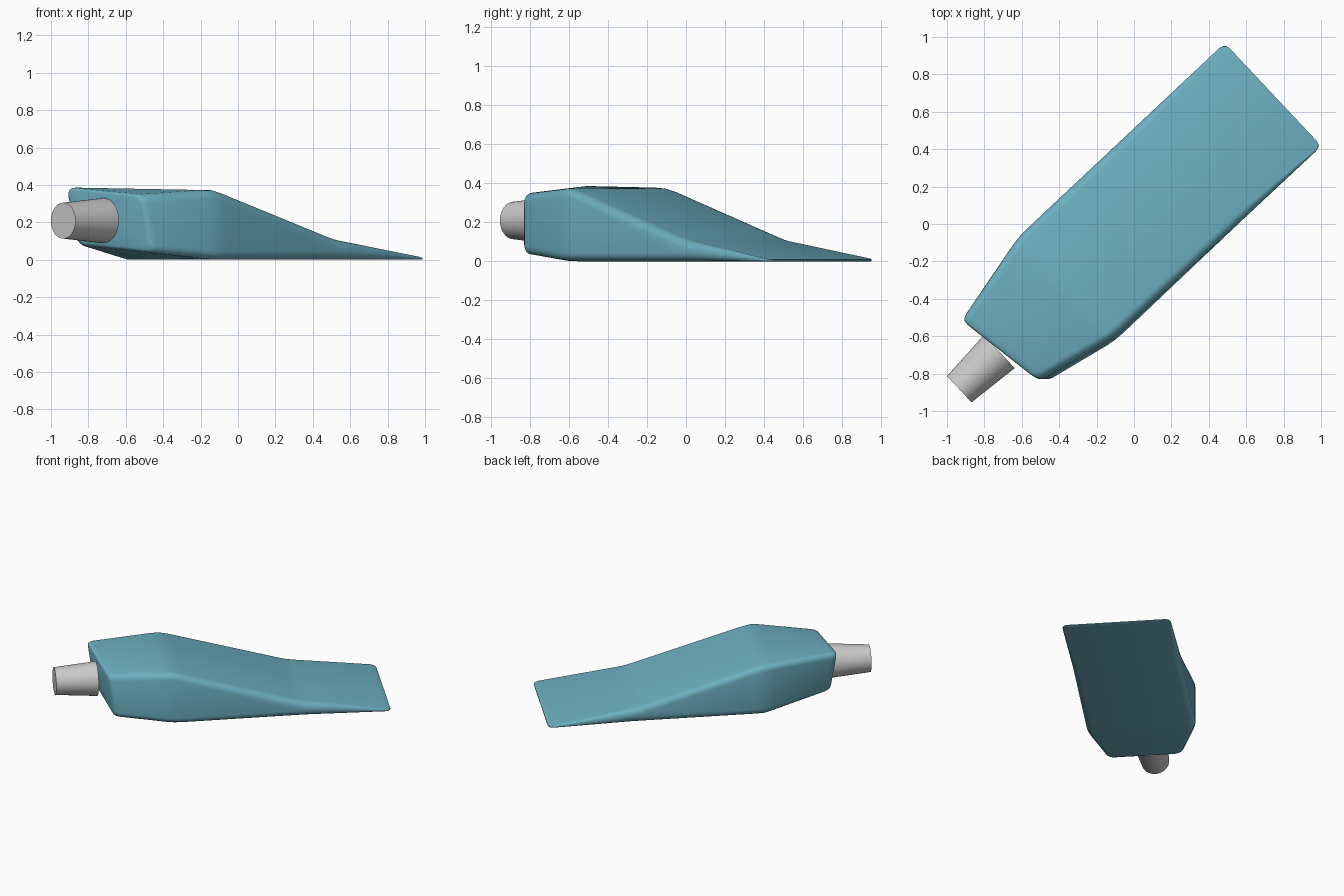
import bpy, bmesh
from math import cos, sin, pi, atan2, radians
from mathutils import Vector, Matrix

if "Cube" in bpy.data.objects:
    bpy.data.objects.remove(bpy.data.objects["Cube"])

ANGLE = atan2(0.685, 0.729)   # the model lies diagonally on the ground


def lerp_corners(a, b, t):
    return [p.lerp(q, t) for p, q in zip(a, b)]


def shrink(corners, k):
    c = sum(corners, Vector()) / 4
    return [c + (p - c) * k for p in corners]


def section(u, left, right, z0, z1):
    """Corners: bottom right, bottom left, top left, top right."""
    lean = 0.06 * (z1 - z0)
    return [Vector((u, -right, z0)), Vector((u, left, z0)),
            Vector((u, left, z1)), Vector((u, -right + lean, z1))]


def rounded_ring(corners, radius=0.045, steps=5):
    """Rounded rectangle mapped onto four corners."""
    br, bl, tl, tr = corners
    w, h = (bl - br).length, (tr - br).length
    r = min(radius, 0.45 * h)
    pts = []
    for i, (cx, cy) in enumerate([(r, r), (w - r, r), (w - r, h - r), (r, h - r)]):
        for k in range(steps):
            a = pi + i * pi / 2 + k * pi / 2 / (steps - 1)
            s, t = (cx + r * cos(a)) / w, (cy + r * sin(a)) / h
            pts.append(br.lerp(bl, s).lerp(tr.lerp(tl, s), t))
    return pts


def finish(name, bm, angle):
    bmesh.ops.recalc_face_normals(bm, faces=bm.faces)
    me = bpy.data.meshes.new(name)
    bm.to_mesh(me)
    bm.free()
    ob = bpy.data.objects.new(name, me)
    bpy.context.collection.objects.link(ob)
    ob.rotation_euler.z = ANGLE
    bpy.ops.object.select_all(action='DESELECT')
    ob.select_set(True)
    bpy.context.view_layer.objects.active = ob
    bpy.ops.object.shade_smooth_by_angle(angle=radians(angle))
    return ob


# Wedge body: twisted back end, ridge, long slope, thin lip
ridge = section(-0.50, 0.372, 0.388, 0.0, 0.376)
back = [Vector((-0.904, -0.300, 0.035)), Vector((-0.983, 0.220, 0.080)),
        Vector((-1.027, 0.262, 0.390)), Vector((-0.948, -0.260, 0.345))]
stations = [shrink(back, 0.90),
            shrink(lerp_corners(ridge, back, 0.99), 0.96),
            shrink(lerp_corners(ridge, back, 0.965), 0.985),
            lerp_corners(ridge, back, 0.92),
            lerp_corners(ridge, back, 0.12),
            section(-0.50, 0.370, 0.385, 0.001, 0.372)]
stations += [section(*s) for s in [
    (-0.44, 0.373, 0.388, 0.0, 0.357),
    (0.32, 0.373, 0.384, 0.0, 0.127),
    (0.37, 0.373, 0.384, 0.0, 0.113),
    (0.42, 0.373, 0.384, 0.0, 0.103),
    (0.975, 0.373, 0.383, 0.0, 0.016),
    (0.998, 0.367, 0.377, 0.0, 0.012),
    (1.010, 0.356, 0.366, 0.001, 0.010),
    (1.016, 0.338, 0.348, 0.002, 0.009)]]

bm = bmesh.new()
rings = [[bm.verts.new(p) for p in rounded_ring(s)] for s in stations]
for a, b in zip(rings, rings[1:]):
    n = len(a)
    for i in range(n):
        j = (i + 1) % n
        bm.faces.new((a[i], a[j], b[j], b[i]))
bm.faces.new(rings[0])
bm.faces.new(rings[-1])
body = finish("wedge_body", bm, 50)
mat = bpy.data.materials.new("blue_green")
mat.diffuse_color = (0.15, 0.43, 0.53, 1)
mat.use_nodes = True
mat.node_tree.nodes["Principled BSDF"].inputs["Base Color"].default_value = mat.diffuse_color
body.data.materials.append(mat)

# Tapered grey stub at the back
bm = bmesh.new()
place = Matrix.Translation((-1.139, -0.004, 0.209)) @ Matrix.Rotation(pi / 2, 4, 'Y')
bmesh.ops.create_cone(bm, cap_ends=True, segments=48, radius1=0.096,
                      radius2=0.121, depth=0.294, matrix=place)
finish("connector_stub", bm, 30)
